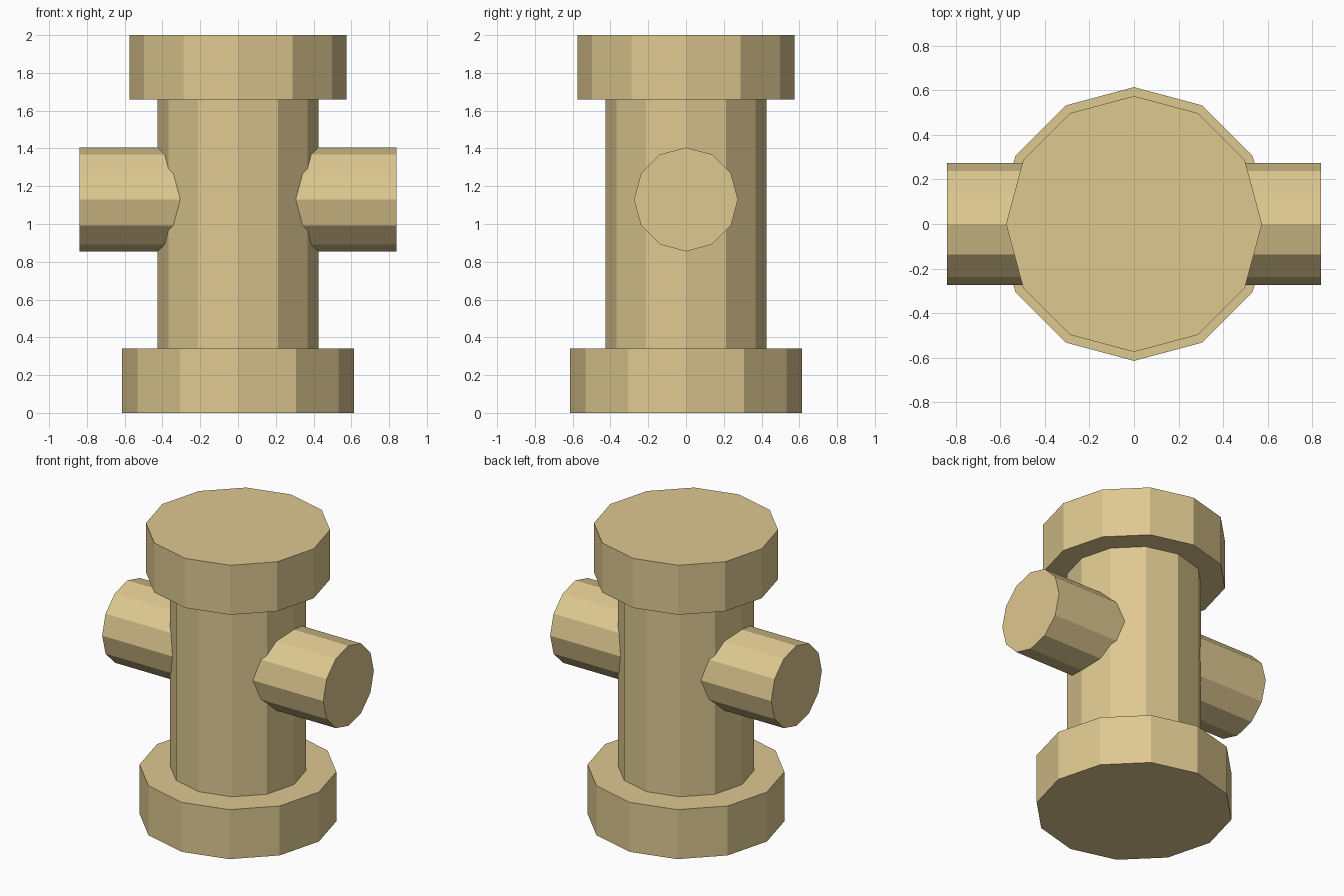
import bpy
from math import pi

if "Cube" in bpy.data.objects:
    bpy.data.objects.remove(bpy.data.objects["Cube"])

SIDES = 12

tan = bpy.data.materials.new("tan")
tan.diffuse_color = (0.73, 0.58, 0.28, 1.0)
tan.use_nodes = True
tan.node_tree.nodes["Principled BSDF"].inputs["Base Color"].default_value = tan.diffuse_color


def add_cylinder(name, radius, length, centre, rotation=(0, 0, 0)):
    """Flat-shaded, twelve-sided cylinder with applied rotation."""
    bpy.ops.mesh.primitive_cylinder_add(
        vertices=SIDES, radius=radius, depth=length,
        location=centre, rotation=rotation)
    obj = bpy.context.object
    obj.name = obj.data.name = name
    obj.data.materials.append(tan)
    bpy.ops.object.transform_apply(location=False, rotation=True, scale=False)
    return obj


def add_upright(name, radius, bottom, top):
    return add_cylinder(name, radius, top - bottom, (0, 0, (bottom + top) / 2))


# Stacked upright parts
add_upright("base_flange", 0.615, 0.0, 0.34)
add_upright("barrel", 0.425, 0.34, 1.66)
add_upright("top_cap", 0.575, 1.66, 2.0)

# Cross pipe running through the barrel, forming both side outlets
add_cylinder("side_outlets", 0.275, 1.68, (0, 0, 1.13), (0, pi / 2, 0))
